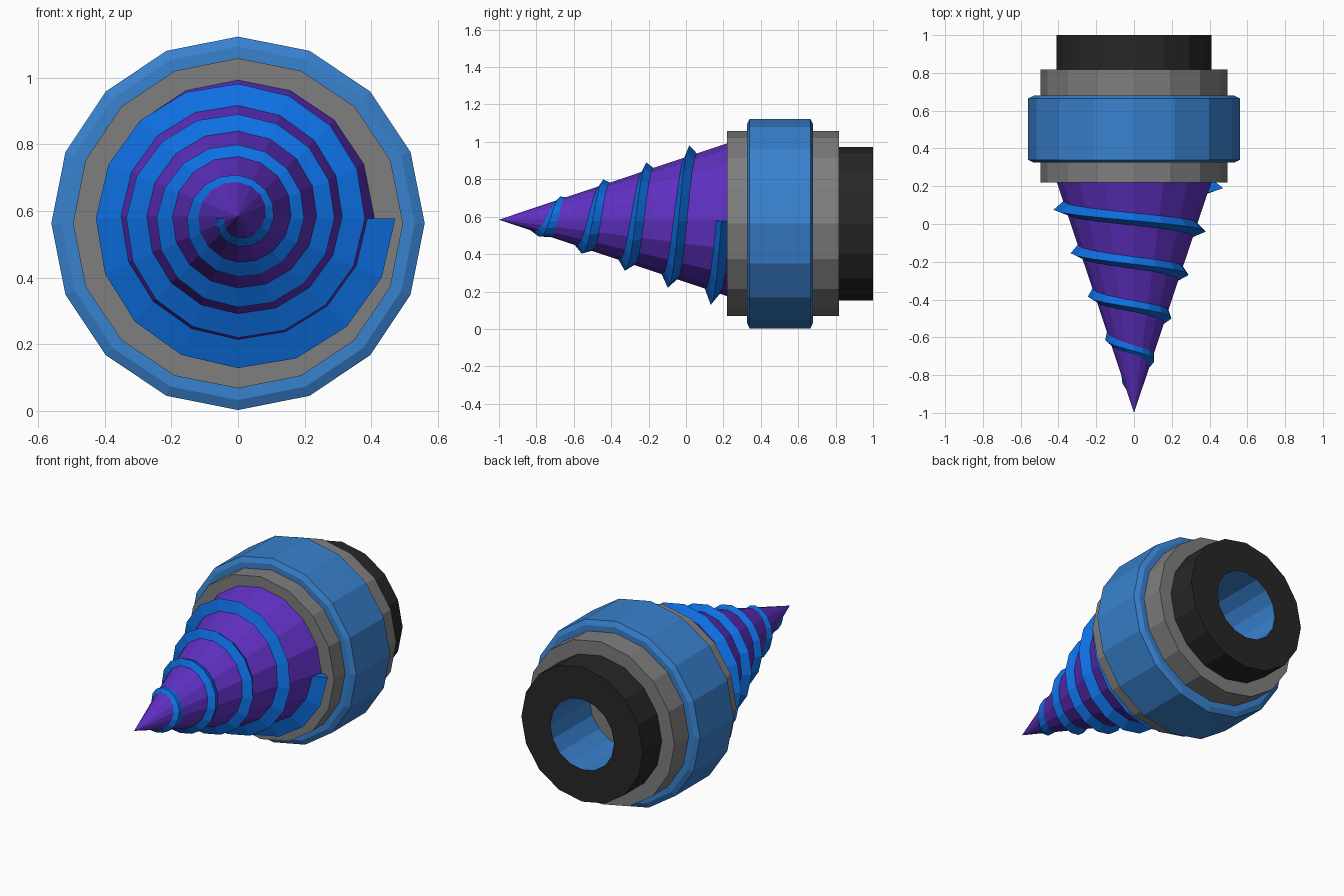
import bpy, bmesh, math

if "Cube" in bpy.data.objects:
    bpy.data.objects.remove(bpy.data.objects["Cube"])

SIDES = 16
AXIS_Z = 0.563      # height of the collar axis
CONE_Z = 0.584      # height of the cone axis


def material(name, rgb):
    m = bpy.data.materials.new(name)
    m.diffuse_color = (*rgb, 1)
    m.use_nodes = True
    m.node_tree.nodes["Principled BSDF"].inputs["Base Color"].default_value = m.diffuse_color
    return m


steel_blue = material("steel blue", (0.04, 0.22, 0.62))
bright_blue = material("bright blue", (0.004, 0.16, 0.76))
purple = material("purple", (0.115, 0.03, 0.54))
grey = material("grey", (0.21, 0.21, 0.21))
black = material("charcoal", (0.02, 0.02, 0.02))


def finish(bm, name, mats):
    me = bpy.data.meshes.new(name)
    bm.to_mesh(me)
    bm.free()
    for m in mats:
        me.materials.append(m)
    ob = bpy.data.objects.new(name, me)
    bpy.context.collection.objects.link(ob)
    return ob


def lathe(name, profile, mat, z):
    """Spin (radius, y) points about the y axis; radius 0 becomes a pole."""
    bm = bmesh.new()
    rings = []
    for r, y in profile:
        if r == 0:
            rings.append([bm.verts.new((0, y, z))] * SIDES)
        else:
            rings.append([bm.verts.new((r * math.sin(math.tau * k / SIDES), y,
                                        z + r * math.cos(math.tau * k / SIDES)))
                          for k in range(SIDES)])
    for p, q in zip(rings, rings[1:]):
        for k in range(SIDES):
            n = (k + 1) % SIDES
            bm.faces.new(list(dict.fromkeys((p[k], p[n], q[n], q[k]))))
    return finish(bm, name, [mat])


# collar parts, front to back
lathe("sleeve", [(0, 0.22), (0.495, 0.22), (0.495, 0.818), (0.40, 0.818)], grey, AXIS_Z)
lathe("outer_band", [(0.49, 0.325), (0.53, 0.325), (0.56, 0.34), (0.56, 0.665),
                     (0.53, 0.68), (0.49, 0.68)], steel_blue, AXIS_Z)
lathe("end_ring", [(0.41, 0.818), (0.41, 1.0), (0.215, 1.0)], black, AXIS_Z)
lathe("bore_wall", [(0.215, 1.0), (0.215, 0.62)], steel_blue, AXIS_Z)
lathe("bore_floor", [(0.215, 0.62), (0, 0.62)], grey, AXIS_Z)

# drill cone
lathe("drill_cone", [(0, -1.0), (0.41, 0.225)], purple, CONE_Z)

# spiral thread: triangular section wound 4.5 turns, from -x near the tip to +x
PITCH, START = 0.23, -0.845
bm = bmesh.new()
steps = int(4.5 * SIDES)
sections = []
for i in range(steps + 1):
    a = -math.pi / 2 - math.tau * i / SIDES
    y = START + PITCH * i / SIDES
    sec = []
    for dy, grow in ((-0.032, 0.96), (0, 1.185), (0.055, 0.96)):
        base = y if grow > 1 else y + dy
        r = 0.41 * (base + 1) / 1.225 * grow
        sec.append(bm.verts.new((r * math.sin(a), y + dy, CONE_Z - 0.006 + r * math.cos(a))))
    sections.append(sec)
for s, t in zip(sections, sections[1:]):
    for j in range(3):
        n = (j + 1) % 3
        bm.faces.new((s[j], s[n], t[n], t[j]))
bm.faces.new(sections[0])
bm.faces.new(sections[-1])
bmesh.ops.recalc_face_normals(bm, faces=bm.faces)
finish(bm, "spiral_thread", [bright_blue])
